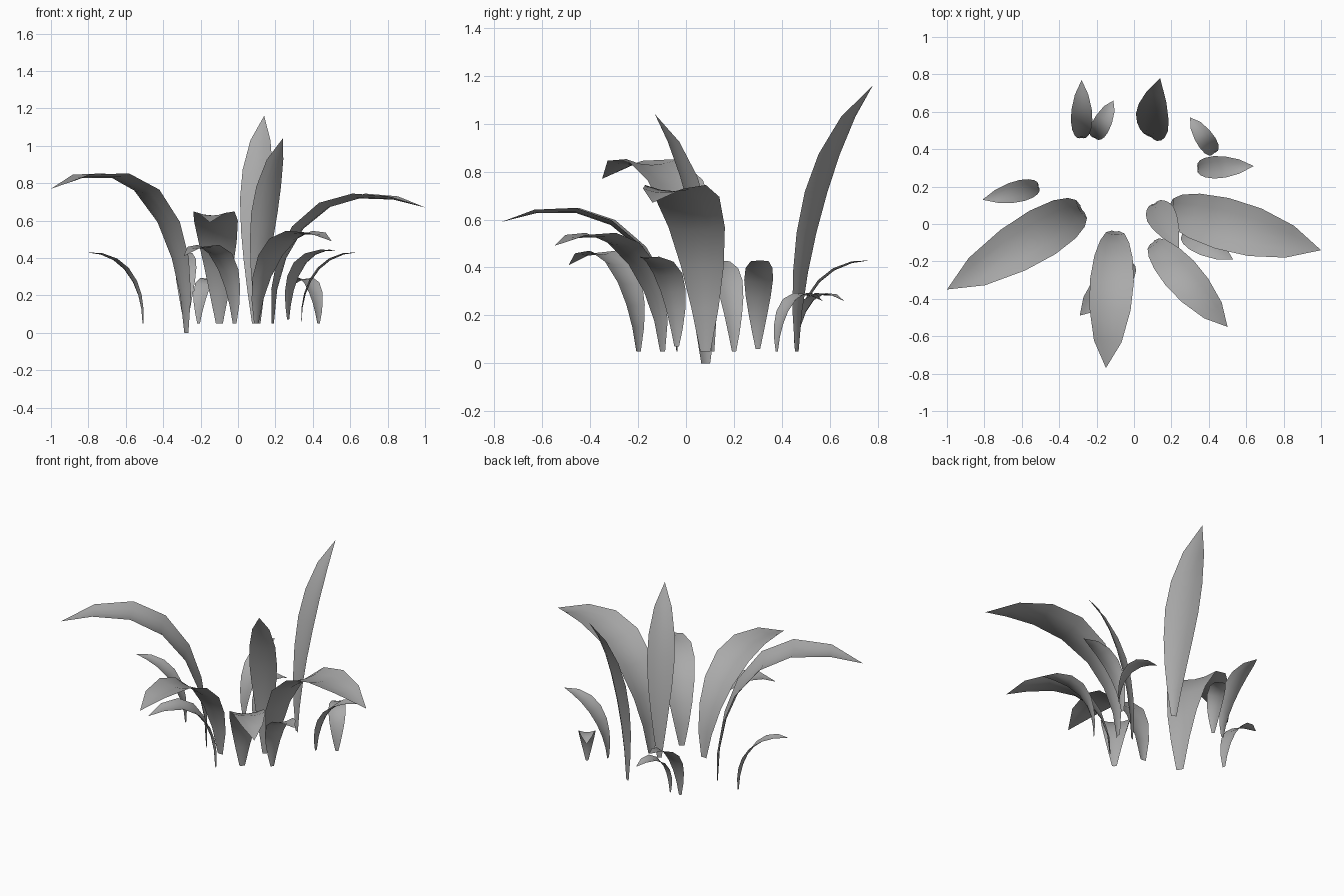
import bpy
import bmesh
from mathutils import Matrix, Vector

cube = bpy.data.objects.get("Cube")
if cube:
    bpy.data.objects.remove(cube, do_unlink=True)

# One plain grey for the whole plant
grey = bpy.data.materials.new("leaf_grey")
grey.use_nodes = True
colour = (0.4, 0.4, 0.4, 1)
grey.diffuse_color = colour
grey.node_tree.nodes["Principled BSDF"].inputs["Base Color"].default_value = colour

# Blade outline: (fraction of length, fraction of full width)
OUTLINE = [(0, .16), (.14, .42), (.28, .66), (.42, .87), (.57, 1),
           (.71, .94), (.86, .63), (1, 0)]
ACROSS = (-1, -.5, 0, .5, 1)
UP = Vector((0, 0, 1))


def bezier(points, t):
    """Cubic curve point and tangent."""
    a, b, c, d = points
    s = 1 - t
    point = a * s**3 + b * 3 * s * s * t + c * 3 * s * t * t + d * t**3
    tangent = (b - a) * s * s + (c - b) * 2 * s * t + (d - c) * t * t
    return point, tangent.normalized()


def even_parameters(points, fractions):
    """Curve parameters at the given fractions of arc length."""
    steps = 200
    lengths = [0]
    last = points[0]
    for i in range(1, steps + 1):
        p = bezier(points, i / steps)[0]
        lengths.append(lengths[-1] + (p - last).length)
        last = p
    return [min(range(steps + 1), key=lambda i: abs(lengths[i] - f * lengths[-1])) / steps
            for f in fractions]


def leaf(name, base, tip, rise, pull, crest, width, twist=0):
    """Arching, channelled blade growing straight up and bending to its tip."""
    base, tip = Vector(base), Vector(tip)
    reach = Vector((tip.x - base.x, tip.y - base.y, 0))
    side = Matrix.Rotation(twist, 3, "Z") @ UP.cross(reach).normalized()
    knee = Vector((base.x, base.y, rise))
    shoulder = base + reach * pull
    shoulder.z = crest
    path = (base, knee, shoulder, tip)
    bm = bmesh.new()
    rows = []
    for t, (f, w) in zip(even_parameters(path, [o[0] for o in OUTLINE]), OUTLINE):
        centre, tangent = bezier(path, t)
        inward = tangent.cross(side).normalized()
        half = width * w / 2
        rows.append([bm.verts.new(centre + side * (u * half) + inward * (u * u * half * .2))
                     for u in ACROSS])
    for low, high in zip(rows, rows[1:]):
        for i in range(len(ACROSS) - 1):
            bm.faces.new((low[i], low[i + 1], high[i + 1], high[i]))
    # Close the tip to a point
    bmesh.ops.pointmerge(bm, verts=rows[-1], merge_co=tip)
    for face in bm.faces:
        face.smooth = True
    mesh = bpy.data.meshes.new(name)
    bm.to_mesh(mesh)
    bm.free()
    mesh.materials.append(grey)
    bpy.context.collection.objects.link(bpy.data.objects.new(name, mesh))


# Long arching leaves
leaf("right_long_leaf", (-.28, .08, 0), (-1, -.35, .77), .55, .3, 1.02, .27)
leaf("left_long_leaf", (.19, .08, .05), (1, -.14, .67), .45, .25, .87, .28)
leaf("front_long_leaf", (-.1, -.04, .05), (-.15, -.77, .59), .35, .3, .77, .235)

# Tall upright leaves
leaf("back_tall_leaf", (.09, .465, .05), (.14, .78, 1.16), .4, .3, .9, .195, -.35)
leaf("centre_tall_leaf", (.11, .11, .05), (.24, -.13, 1.04), .4, .34, .82, .16)

# Medium leaves
leaf("front_left_leaf", (.1, -.1, .05), (.5, -.55, .49), .3, .3, .65, .2)
leaf("front_right_leaf", (-.02, -.2, .05), (-.29, -.49, .41), .3, .3, .57, .17)
leaf("left_under_leaf", (.27, -.04, .07), (.53, -.19, .44), .3, .25, .45, .14)

# Small outer leaves
leaf("right_small_leaf", (-.51, .2, .05), (-.81, .13, .43), .22, .25, .42, .115)
leaf("left_small_leaf", (.34, .3, .06), (.64, .31, .43), .22, .25, .42, .12)
leaf("back_right_small_leaf", (-.28, .46, .05), (-.28, .77, .43), .22, .25, .42, .115)
leaf("back_right_tiny_leaf", (-.21, .46, .05), (-.11, .66, .26), .2, .3, .35, .1)
leaf("back_left_tiny_leaf", (.43, .38, .05), (.3, .57, .26), .2, .3, .35, .1)
